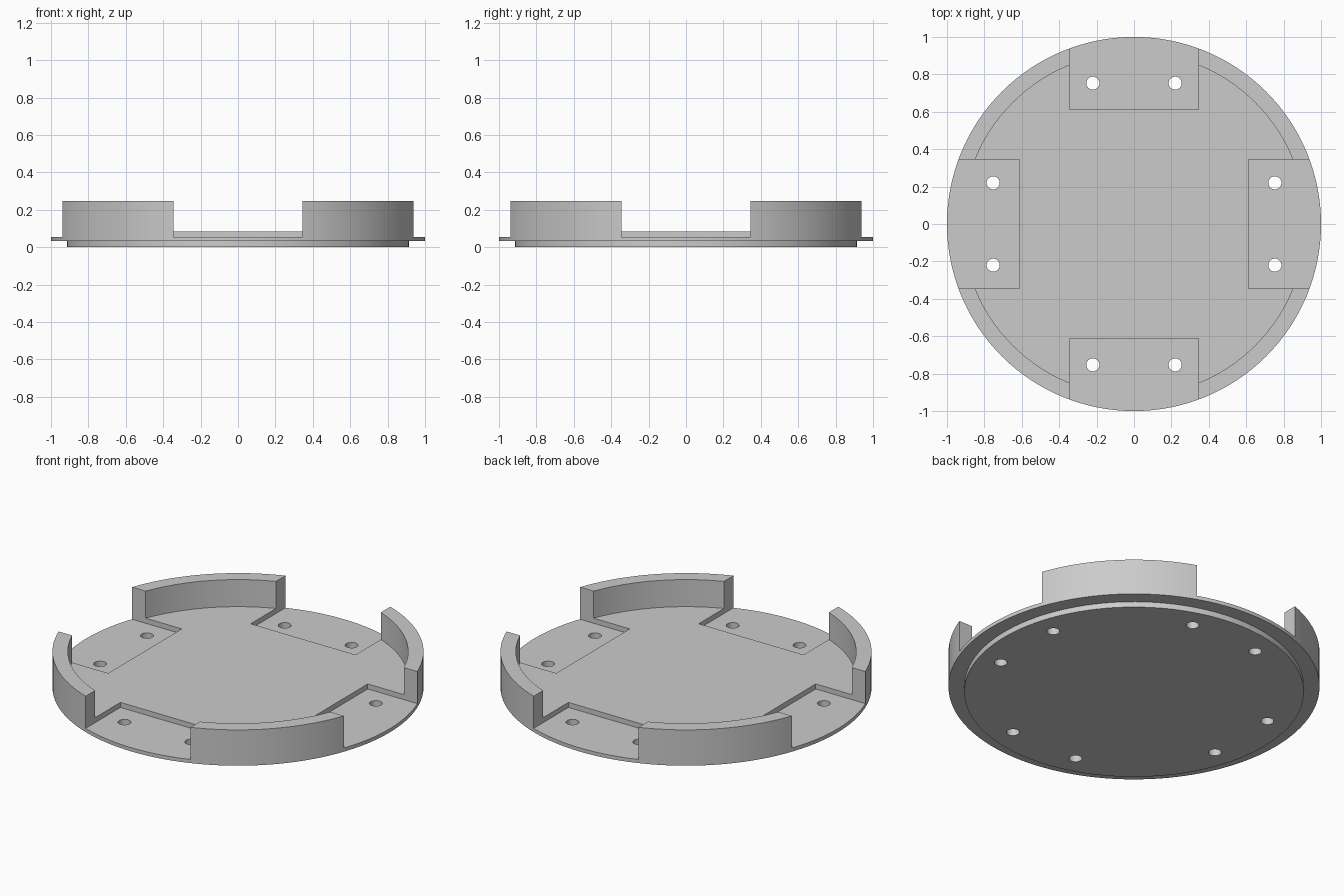
import bpy, bmesh, math
from mathutils import Matrix

cube = bpy.data.objects.get("Cube")
if cube:
    bpy.data.objects.remove(cube, do_unlink=True)

SEGMENTS = 128
RIM_R, BASE_R, WALL_R = 1.0, 0.915, 0.917
LIP_Z, POCKET_Z, FLOOR_Z, TOP_Z = 0.033, 0.055, 0.085, 0.246
POCKET_HALF, POCKET_IN = 0.345, 0.612
HOLE_X, HOLE_Y, HOLE_R = 0.22, 0.753, 0.035

grey = bpy.data.materials.new("light grey")
grey.use_nodes = True
colour = (0.6, 0.6, 0.6, 1)
grey.diffuse_color = colour
grey.node_tree.nodes["Principled BSDF"].inputs["Base Color"].default_value = colour


def make_object(name, bm):
    bmesh.ops.recalc_face_normals(bm, faces=bm.faces)
    mesh = bpy.data.meshes.new(name)
    bm.to_mesh(mesh)
    bm.free()
    mesh.materials.append(grey)
    obj = bpy.data.objects.new(name, mesh)
    bpy.context.collection.objects.link(obj)
    return obj


def turned(profile):
    """Closed solid of revolution with flat caps at both ends."""
    bm = bmesh.new()
    rings = []
    for r, z in profile:
        angles = [2 * math.pi * i / SEGMENTS for i in range(SEGMENTS)]
        rings.append([bm.verts.new((r * math.cos(a), r * math.sin(a), z)) for a in angles])
    for low, high in zip(rings, rings[1:]):
        for i in range(SEGMENTS):
            j = (i + 1) % SEGMENTS
            bm.faces.new((low[i], low[j], high[j], high[i]))
    bm.faces.new(rings[0])
    bm.faces.new(rings[-1])
    return bm


# Round tray: stepped base, flange, rim wall and raised floor
tray = make_object("round_tray", turned([
    (BASE_R, 0), (BASE_R, LIP_Z), (RIM_R, LIP_Z), (RIM_R, TOP_Z),
    (WALL_R, TOP_Z), (WALL_R, FLOOR_Z)]))

# Cutters for the four edge pockets and the eight screw holes
pockets, holes = bmesh.new(), bmesh.new()
for k in range(4):
    turn = Matrix.Rotation(k * math.pi / 2, 4, 'Z')
    depth, height = 0.6, 0.4
    place = Matrix.Translation((0, POCKET_IN + depth / 2, POCKET_Z + height / 2))
    size = Matrix.Diagonal((2 * POCKET_HALF, depth, height, 1))
    bmesh.ops.create_cube(pockets, size=1, matrix=turn @ place @ size)
    for side in (-1, 1):
        spot = Matrix.Translation((side * HOLE_X, HOLE_Y, 0))
        bmesh.ops.create_cone(holes, cap_ends=True, segments=32, radius1=HOLE_R,
                              radius2=HOLE_R, depth=0.5, matrix=turn @ spot)

cutters = [make_object("pocket_cutter", pockets), make_object("hole_cutter", holes)]
bpy.ops.object.select_all(action='DESELECT')
bpy.context.view_layer.objects.active = tray
tray.select_set(True)
for cutter in cutters:
    cutter.hide_render = True
    mod = tray.modifiers.new(cutter.name, 'BOOLEAN')
    mod.operation = 'DIFFERENCE'
    mod.solver = 'EXACT'
    mod.object = cutter
    bpy.ops.object.modifier_apply(modifier=mod.name)
    bpy.data.objects.remove(cutter, do_unlink=True)

bpy.ops.object.shade_smooth_by_angle(angle=math.radians(30))
